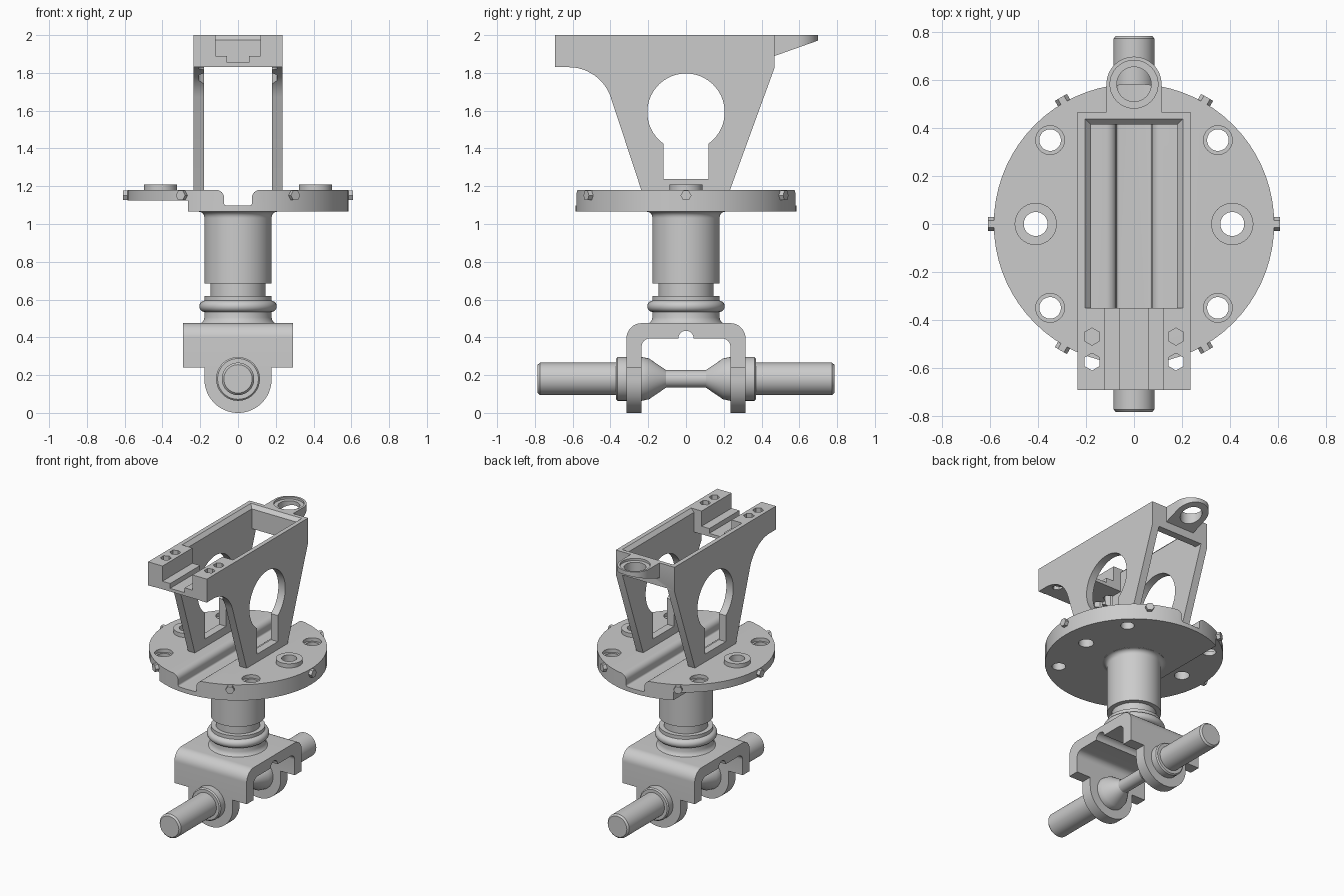
import bpy, bmesh
from math import sin, cos, pi, radians

if "Cube" in bpy.data.objects:
    bpy.data.objects.remove(bpy.data.objects["Cube"])

MAP = {'X': lambda u, v, w: (w, u, v),
       'Y': lambda u, v, w: (u, w, v),
       'Z': lambda u, v, w: (u, v, w)}


def finish(name, bm):
    bmesh.ops.remove_doubles(bm, verts=bm.verts, dist=1e-5)
    bmesh.ops.recalc_face_normals(bm, faces=bm.faces)
    me = bpy.data.meshes.new(name)
    bm.to_mesh(me)
    bm.free()
    ob = bpy.data.objects.new(name, me)
    bpy.context.collection.objects.link(ob)
    return ob


def prism(name, pts, axis, a, b, pts_end=None):
    """Extrude a 2D outline along an axis, optionally to a second outline."""
    bm, f = bmesh.new(), MAP[axis]
    lo = [bm.verts.new(f(u, v, a)) for u, v in pts]
    hi = [bm.verts.new(f(u, v, b)) for u, v in (pts_end or pts)]
    bm.faces.new(lo)
    bm.faces.new(hi)
    n = len(pts)
    for i in range(n):
        j = (i + 1) % n
        bm.faces.new((lo[i], lo[j], hi[j], hi[i]))
    return finish(name, bm)


def lathe(name, profile, axis='Z', centre=(0, 0), segs=64):
    """Spin (radius, height) points; the profile starts and ends at radius 0."""
    bm, f = bmesh.new(), MAP[axis]
    rings = [[bm.verts.new(f(centre[0] + r * cos(2 * pi * k / segs),
                             centre[1] + r * sin(2 * pi * k / segs), h))
              for k in range(segs)] for r, h in profile]
    for p, q in zip(rings, rings[1:]):
        for k in range(segs):
            m = (k + 1) % segs
            bm.faces.new((p[k], p[m], q[m], q[k]))
    return finish(name, bm)


def arc(cx, cy, r, a0, a1, n=12):
    return [(cx + r * cos(radians(a0 + (a1 - a0) * i / n)),
             cy + r * sin(radians(a0 + (a1 - a0) * i / n))) for i in range(n + 1)]


def rect(u0, v0, u1, v1):
    return [(u0, v0), (u1, v0), (u1, v1), (u0, v1)]


def rod(r, x, y, a, b, segs=40, name='cutter'):
    return prism(name, arc(x, y, r, 0, 360, segs)[:-1], 'Z', a, b)


def cut(ob, *cutters):
    for c in cutters:
        m = ob.modifiers.new('cut', 'BOOLEAN')
        m.operation, m.solver, m.object = 'DIFFERENCE', 'EXACT', c
        bpy.context.view_layer.objects.active = ob
        bpy.ops.object.modifier_apply(modifier=m.name)
        bpy.data.objects.remove(c)


# Cross shaft with collars and a waisted middle
half = [(0, .785), (.075, .785), (.086, .773), (.086, .37), (.108, .37), (.116, .362),
        (.116, .235), (.108, .196), (.046, .105)]
lathe('cross_shaft', half + [(r, -h) for r, h in reversed(half)], 'Y', (0, .18))

# Yoke: bent plate with a relief groove, and two rounded ears
bent = ([(-.315, .24)] + arc(-.235, .395, .08, 180, 90) + arc(.235, .395, .08, 90, 0)
        + [(.315, .24), (.235, .24)] + arc(.19, .35, .045, 0, 90, 6)
        + arc(0, .395, .04, 0, 180) + arc(-.19, .35, .045, 90, 180, 6) + [(-.235, .24)])
prism('yoke', bent, 'X', -.29, .29)
for s in (-1, 1):
    prism('yoke_ear', [(.178, .25)] + arc(0, .178, .178, 0, -180, 32) + [(-.178, .25)],
          'Y', s * .235, s * .315)

# Column with neck, rounded bead and flared foot
lathe('column', [(0, .46), (.195, .46), (.195, .475), (.183, .487), (.178, .505), (.178, .535)]
      + arc(.175, .564, .03, -80, 80, 10)
      + [(.178, .595), (.178, .62), (.146, .62), (.146, .685), (.178, .685), (.178, 1.03)]
      + arc(.208, 1.035, .03, 180, 90, 6) + [(.208, 1.08), (0, 1.08)])

# Round table: stepped underside, channel along y, bolt holes
table = rod(.585, 0, 0, 1.066, 1.18, 72, 'table')
channel = (arc(-.114, 1.14, .04, 90, 0, 6) + arc(-.062, 1.11, .012, 180, 270, 4)
           + arc(.062, 1.11, .012, 270, 360, 4) + arc(.114, 1.14, .04, 180, 90, 6)
           + [(.114, 1.3), (-.114, 1.3)])
cut(table, prism('cutter', rect(-1, .9, -.265, 1.125), 'Y', -1, 1),
    prism('cutter', channel, 'Y', -1, 1))
for sx in (-1, 1):
    cut(table, rod(.05, sx * .41, 0, 1, 1.3))
    boss = rod(.088, sx * .41, 0, 1.17, 1.21, name='table_boss')
    cut(boss, rod(.05, sx * .41, 0, 1, 1.3))
    for sy in (-1, 1):
        cut(table, rod(.045, sx * .35, sy * .35, 1, 1.3),
            rod(.06, sx * .35, sy * .35, 1.155, 1.3))

# Hex studs around the rim
for k in range(6):
    stud = prism('rim_stud', arc(0, 1.151, .029, 0, 360, 6)[:-1], 'X', .56, .61)
    stud.rotation_euler.z = k * pi / 3

# Upper frame: side profile hollowed into two plates, front block and back bar
side = ([(-.235, 1.175), (.231, 1.175), (.468, 1.825), (.468, 2), (-.693, 2), (-.693, 1.83)]
        + arc(-.62, 1.596, .234, 90, 19, 12))
frame = prism('upper_frame', side, 'X', -.235, .235)
keyhole = arc(0, 1.592, .205, -54.2, 234.2, 40) + [(-.12, 1.237), (.12, 1.237)]
notch = [(-.12, 2.1), (-.12, 1.89), (-.058, 1.89), (-.058, 1.855),
         (.058, 1.855), (.058, 1.89), (.12, 1.89), (.12, 2.1)]
cut(frame, prism('cutter', rect(-.18, -1, .18, 1), 'Z', 1, 1.832),
    prism('cutter', rect(-.18, -.35, .18, .415), 'Z', 1.7, 2.1),
    prism('cutter', rect(-.18, -.35, .18, .415), 'Z', 1.975, 2.001,
          rect(-.205, -.35, .205, .44)),
    prism('cutter', keyhole, 'X', -1, 1),
    prism('cutter', notch, 'Y', -1, -.3))
for sx in (-1, 1):
    for y in (-.47, -.575):
        cut(frame, prism('cutter', arc(sx * .175, y, .036, 30, 390, 6)[:-1], 'Z', 1.5, 2.1))

# Rear lug with sloped underside and recessed eye
lug = prism('rear_lug', arc(0, .583, .115, 0, 180, 32) + [(-.115, .455), (.115, .455)],
            'Z', 1.85, 2)
cut(lug, prism('cutter', [(.4, 1.865), (.8, 2.007), (.8, 1.7), (.4, 1.7)], 'X', -1, 1),
    rod(.072, 0, .583, 1.5, 2.1), rod(.1, 0, .583, 1.984, 2.1))

# Smooth rounded surfaces, keep edges crisp
for ob in bpy.context.scene.objects:
    ob.select_set(True)
bpy.context.view_layer.objects.active = frame
bpy.ops.object.shade_smooth_by_angle(angle=radians(30))
